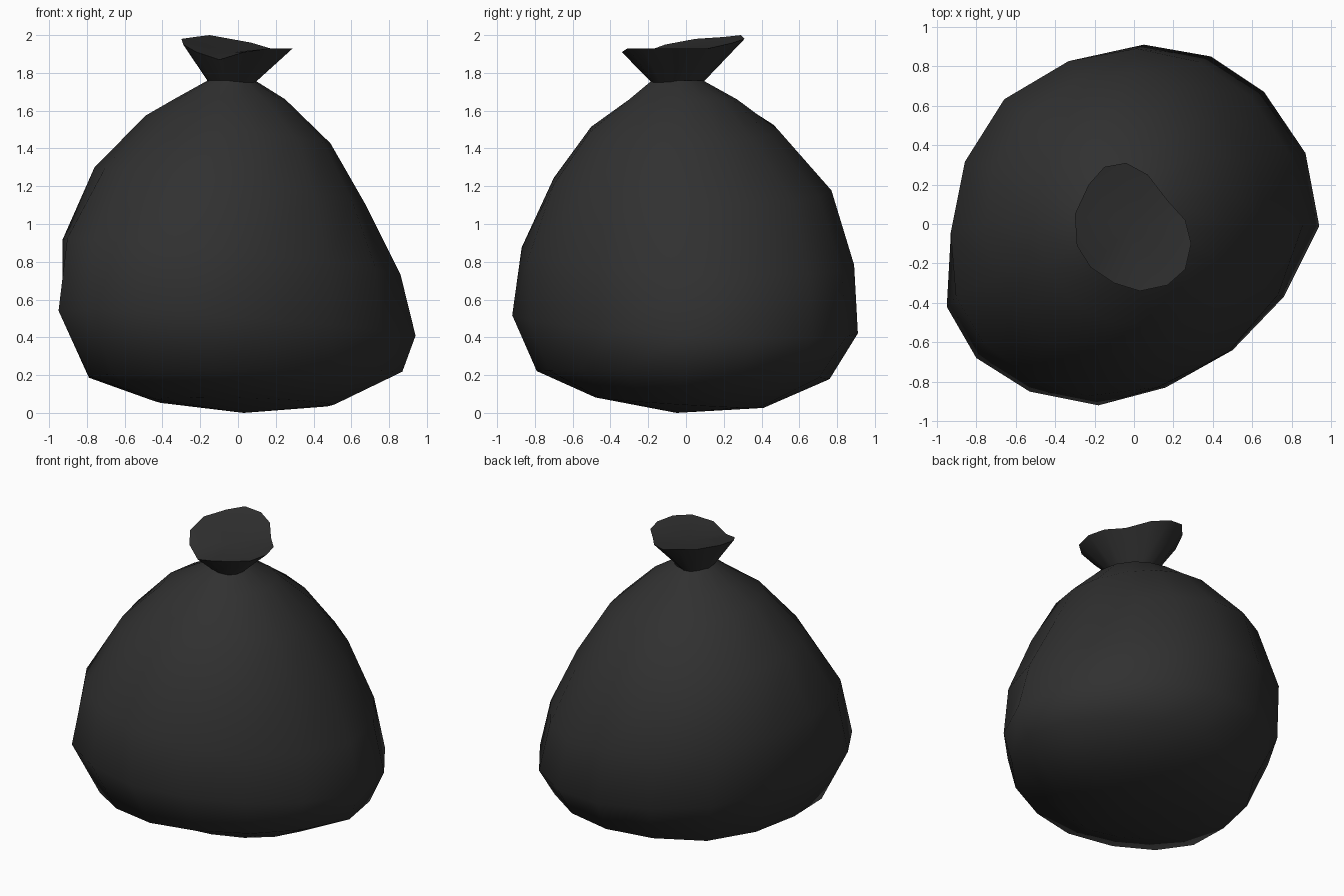
import bpy
import bmesh
import math

cube = bpy.data.objects.get("Cube")
if cube:
    bpy.data.objects.remove(cube)

black = bpy.data.materials.new("black plastic")
black.use_nodes = True
colour = (0.03, 0.03, 0.03, 1)
black.diffuse_color = colour
bsdf = black.node_tree.nodes["Principled BSDF"]
bsdf.inputs["Base Color"].default_value = colour
bsdf.inputs["Roughness"].default_value = 0.8


def loft(name, rings, start=None, end=None, sharp=math.pi):
    """Skin a stack of rings; start and end are optional closing points."""
    bm = bmesh.new()
    loops = [[bm.verts.new(p) for p in ring] for ring in rings]
    n = len(loops[0])
    for low, high in zip(loops, loops[1:]):
        for i in range(n):
            j = (i + 1) % n
            bm.faces.new((low[i], low[j], high[j], high[i]))
    for tip, loop in ((start, loops[0]), (end, loops[-1])):
        if tip:
            centre = bm.verts.new(tip)
            for i in range(n):
                a, b = loop[i], loop[(i + 1) % n]
                bm.faces.new((b, a, centre) if tip is start else (a, b, centre))
    mesh = bpy.data.meshes.new(name)
    bm.to_mesh(mesh)
    bm.free()
    mesh.materials.append(black)
    obj = bpy.data.objects.new(name, mesh)
    bpy.context.collection.objects.link(obj)
    bpy.ops.object.select_all(action="DESELECT")
    obj.select_set(True)
    bpy.context.view_layer.objects.active = obj
    bpy.ops.object.shade_smooth_by_angle(angle=sharp)
    return obj


# Lopsided outline of the bag at its widest
outline = [(.94, 0), (.87, .37), (.66, .68), (.39, .86), (.05, .92), (-.3, .84),
           (-.64, .65), (-.84, .32), (-.93, -.05), (-.95, -.41), (-.8, -.67),
           (-.53, -.84), (-.18, -.91), (.16, -.82), (.5, -.63), (.76, -.36)]


def fit(values, a, b):
    low, high = min(values), max(values)
    return [a + (v - low) / (high - low) * (b - a) for v in values]


def bag_ring(z, x0, x1, y0, y1, roundness, tilt_x, tilt_y):
    """Blend the outline towards a circle, fit it to the level, tilt it."""
    xs, ys = [], []
    for x, y in outline:
        angle = math.atan2(y, x)
        xs.append(x + (.93 * math.cos(angle) - x) * roundness)
        ys.append(y + (.93 * math.sin(angle) - y) * roundness)
    return [(x, y, z + tilt_x * x + tilt_y * y)
            for x, y in zip(fit(xs, x0, x1), fit(ys, y0, y1))]


# Levels: height, right, left, front, back, roundness, tilt along x and y
levels = [(.052, -.45, .51, -.48, .41, .4, -.02, -.06),
          (.2, -.79, .87, -.79, .76, .2, .02, -.03),
          (.465, -.95, .94, -.92, .91, 0, -.06, -.045),
          (.82, -.93, .86, -.87, .89, .5, -.1, -.04),
          (1.2, -.76, .67, -.7, .77, 1, -.13, -.03),
          (1.5, -.49, .49, -.51, .49, 1.15, -.15, 0),
          (1.66, -.34, .25, -.3, .27, 1, 0, 0),
          (1.76, -.16, .09, -.18, .09, 1, 0, 0)]
loft("bag_body", [bag_ring(*level) for level in levels], start=(.03, -.05, 0))

# Gathered top flaring out of the tied neck, with a shallow hollow
rim = [(-.3, .05, 1.98), (-.29, -.11, 1.95), (-.22, -.22, 1.91), (-.1, -.3, 1.87),
       (.03, -.34, 1.91), (.17, -.31, 1.93), (.26, -.23, 1.93), (.29, -.1, 1.93),
       (.26, .02, 1.93), (.17, .12, 1.93), (.07, .25, 1.96), (-.04, .31, 1.98),
       (-.15, .29, 2.0), (-.23, .2, 1.99)]
neck = [(x * .42 - .03, y * .42 - .04, 1.75) for x, y, z in rim]
loft("gathered_top", [neck, rim], end=(-.02, -.02, 1.91), sharp=math.radians(40))
